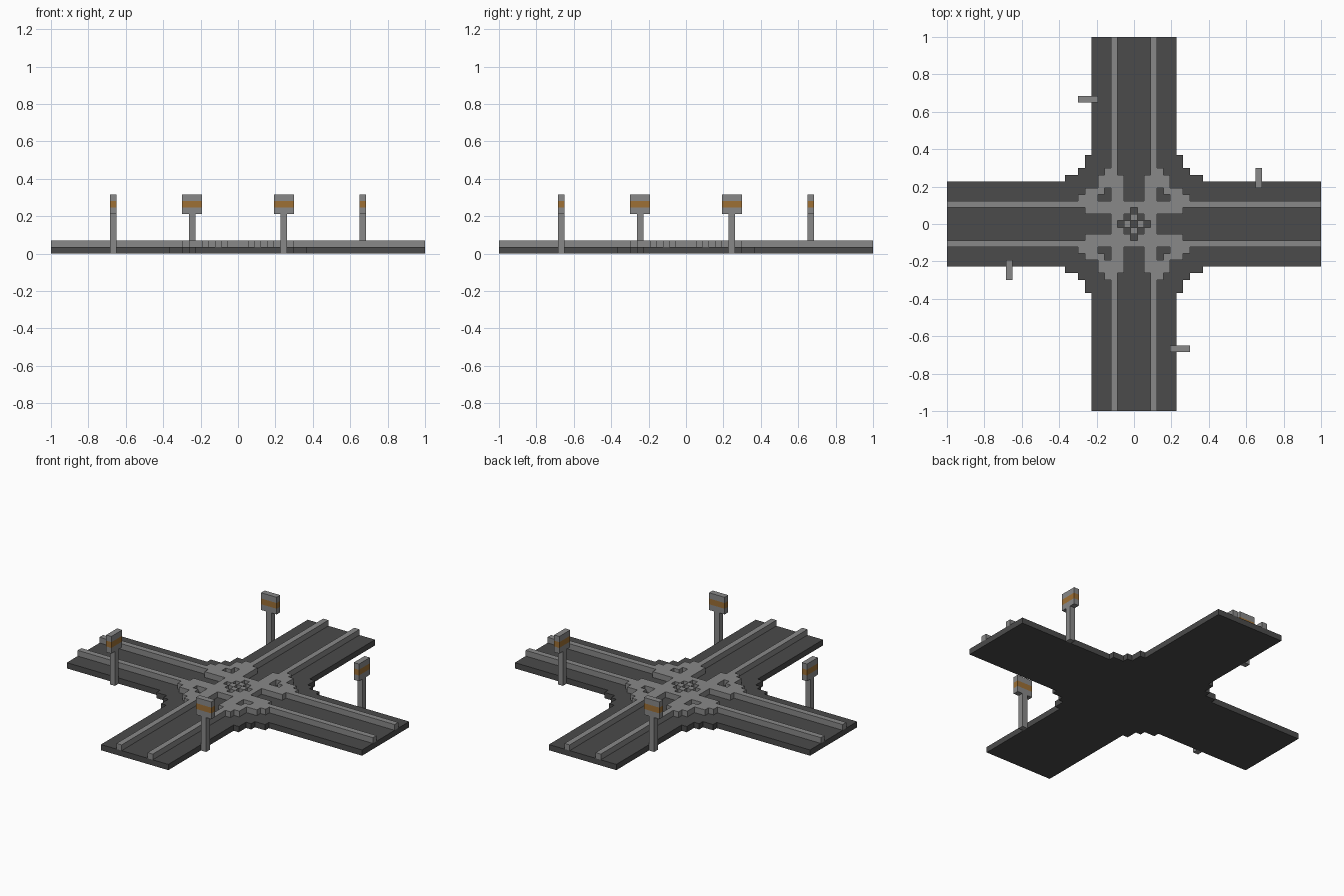
import bpy, bmesh
from math import pi
from mathutils import Matrix, Vector

U = 2 / 57  # block size: the track is 57 blocks long

old = bpy.data.objects.get("Cube")
if old:
    bpy.data.objects.remove(old, do_unlink=True)


def material(name, rgb):
    m = bpy.data.materials.new(name)
    m.use_nodes = True
    m.diffuse_color = (*rgb, 1)
    m.node_tree.nodes["Principled BSDF"].inputs["Base Color"].default_value = (*rgb, 1)
    return m


bed_grey = material("dark_bed_grey", (0.07, 0.07, 0.07))
steel = material("rail_grey", (0.25, 0.25, 0.25))
amber = material("sign_amber", (0.34, 0.16, 0.035))


def add_object(name, bm, mats):
    mesh = bpy.data.meshes.new(name)
    bm.to_mesh(mesh)
    bm.free()
    for m in mats:
        mesh.materials.append(m)
    ob = bpy.data.objects.new(name, mesh)
    bpy.context.collection.objects.link(ob)
    return ob


def slab(name, cells, level, mat):
    """One-block-thick layer made from a set of grid cells."""
    bm = bmesh.new()
    for i, j in sorted(cells):
        corners = ((-.5, -.5), (.5, -.5), (.5, .5), (-.5, .5))
        bm.faces.new([bm.verts.new(((i + a) * U, (j + b) * U, level * U)) for a, b in corners])
    bmesh.ops.remove_doubles(bm, verts=bm.verts, dist=U / 100)
    ob = add_object(name, bm, [mat])
    mod = ob.modifiers.new("thickness", 'SOLIDIFY')
    mod.thickness = U
    mod.offset = 1
    return ob


def all_corners(cells):
    """Repeat one corner's cells in all four corners, along both diagonals."""
    return {(sx * a, sy * b) for i, j in cells for a, b in ((i, j), (j, i))
            for sx in (-1, 1) for sy in (-1, 1)}


# Track bed: two crossing strips with stepped inner corners
bed = {(i, j) for i in range(-28, 29) for j in range(-6, 7)}
bed |= {(j, i) for i, j in bed}
bed |= all_corners([(7, 7), (7, 8), (7, 9), (7, 10), (8, 7), (8, 8)])
slab("track_bed", bed, 0, bed_grey)

# Straight rails plus the tight and wide curved rails of each turn
rails = all_corners((3, j) for j in range(-28, 29))
rails |= all_corners([(4, 8), (4, 7), (4, 6), (5, 7), (5, 6), (5, 5)])
rails |= all_corners([(2, 7), (2, 6), (2, 5), (2, 4), (1, 3), (1, 2), (2, 2), (0, 1)])
slab("rails", rails, 1, steel)


def box(bm, lo, hi):
    lo, hi = Vector(lo) * U, Vector(hi) * U
    mat = Matrix.Translation((lo + hi) / 2) @ Matrix.Diagonal((*(hi - lo), 1))
    bmesh.ops.create_cube(bm, size=1, matrix=mat)


# Four roadside signs, one beside each arm
for k, side in enumerate(("front", "left", "back", "right")):
    turn = Matrix.Rotation(k * pi / 2, 4, 'Z')

    bm = bmesh.new()
    box(bm, (6.5, -19.5, 0), (7.5, -18.5, 6))
    bm.transform(turn)
    add_object(side + "_sign_post", bm, [steel])

    # Sign head with an amber band around its middle
    bm = bmesh.new()
    box(bm, (5.5, -19.5, 6), (8.5, -18.5, 9))
    for z in (7, 8):
        bmesh.ops.bisect_plane(bm, geom=bm.verts[:] + bm.edges[:] + bm.faces[:],
                               plane_co=(0, 0, z * U), plane_no=(0, 0, 1))
    for f in bm.faces:
        f.material_index = int(7 * U < f.calc_center_median().z < 8 * U)
    bm.transform(turn)
    add_object(side + "_sign_head", bm, [steel, amber])
